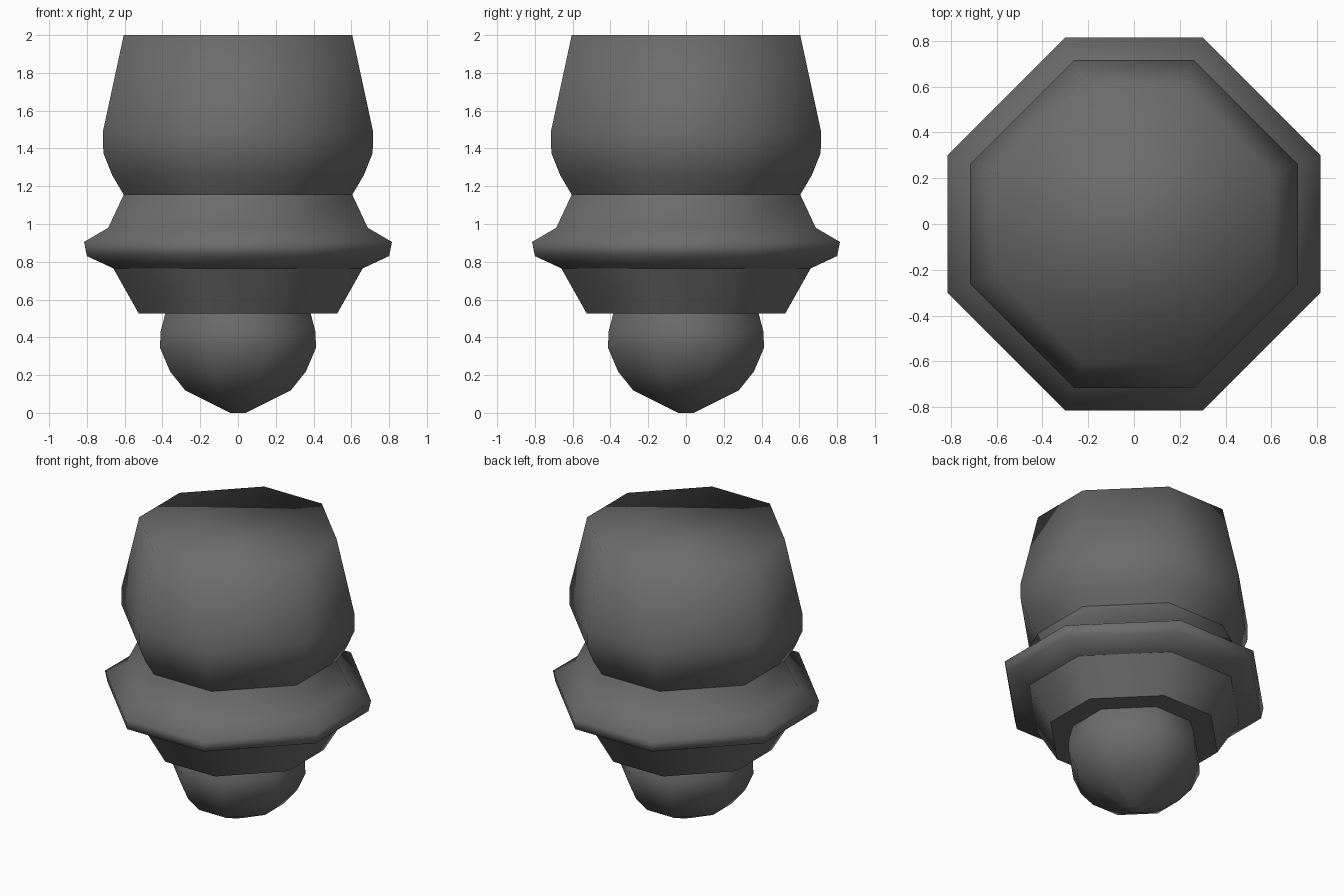
import bpy, bmesh

if "Cube" in bpy.data.objects:
    bpy.data.objects.remove(bpy.data.objects["Cube"])

grey = bpy.data.materials.new("dark grey")
grey.diffuse_color = (0.15, 0.15, 0.15, 1)
grey.use_nodes = True
grey.node_tree.nodes["Principled BSDF"].inputs["Base Color"].default_value = grey.diffuse_color

K = 0.366  # half side length of the axis-facing sides, relative to their distance


def octagon(bm, r, z):
    k = r * K
    pts = [(r, -k), (r, k), (k, r), (-k, r), (-r, k), (-r, -k), (-k, -r), (k, -r)]
    return [bm.verts.new((x, y, z)) for x, y in pts]


def turned_part(name, profile, cap_bottom=False, cap_top=False):
    """Stack octagon rings given as (radius, height), from bottom to top."""
    bm = bmesh.new()
    rings = [octagon(bm, r, z) for r, z in profile]
    for a, b in zip(rings, rings[1:]):
        for i in range(8):
            j = (i + 1) % 8
            bm.faces.new((a[i], a[j], b[j], b[i]))
    if cap_bottom:
        bm.faces.new(rings[0][::-1])
    if cap_top:
        bm.faces.new(rings[-1])
    for f in bm.faces:
        f.smooth = True
    mesh = bpy.data.meshes.new(name)
    bm.to_mesh(mesh)
    bm.free()
    mesh.materials.append(grey)
    obj = bpy.data.objects.new(name, mesh)
    bpy.context.collection.objects.link(obj)
    return obj


# Rounded tip at the bottom
turned_part("tip_ball", [(0.04, 0), (0.28, 0.12), (0.36, 0.22), (0.413, 0.345),
                         (0.41, 0.43), (0.385, 0.525)], cap_bottom=True)
# Flat underside of the cone, around the ball
turned_part("cone_underside", [(0.385, 0.525), (0.525, 0.525)]).data.flip_normals()
bpy.data.objects["cone_underside"].data.flip_normals()
# Cone below the collar
turned_part("lower_cone", [(0.525, 0.525), (0.66, 0.765)])
# Projecting collar with its sloped neck
turned_part("collar", [(0.66, 0.765), (0.80, 0.83), (0.815, 0.905),
                       (0.687, 0.98), (0.605, 1.155)])
# Large upper body, closed on top
turned_part("upper_body", [(0.605, 1.155), (0.667, 1.26), (0.713, 1.375),
                           (0.715, 1.49), (0.605, 2.0)], cap_top=True)
